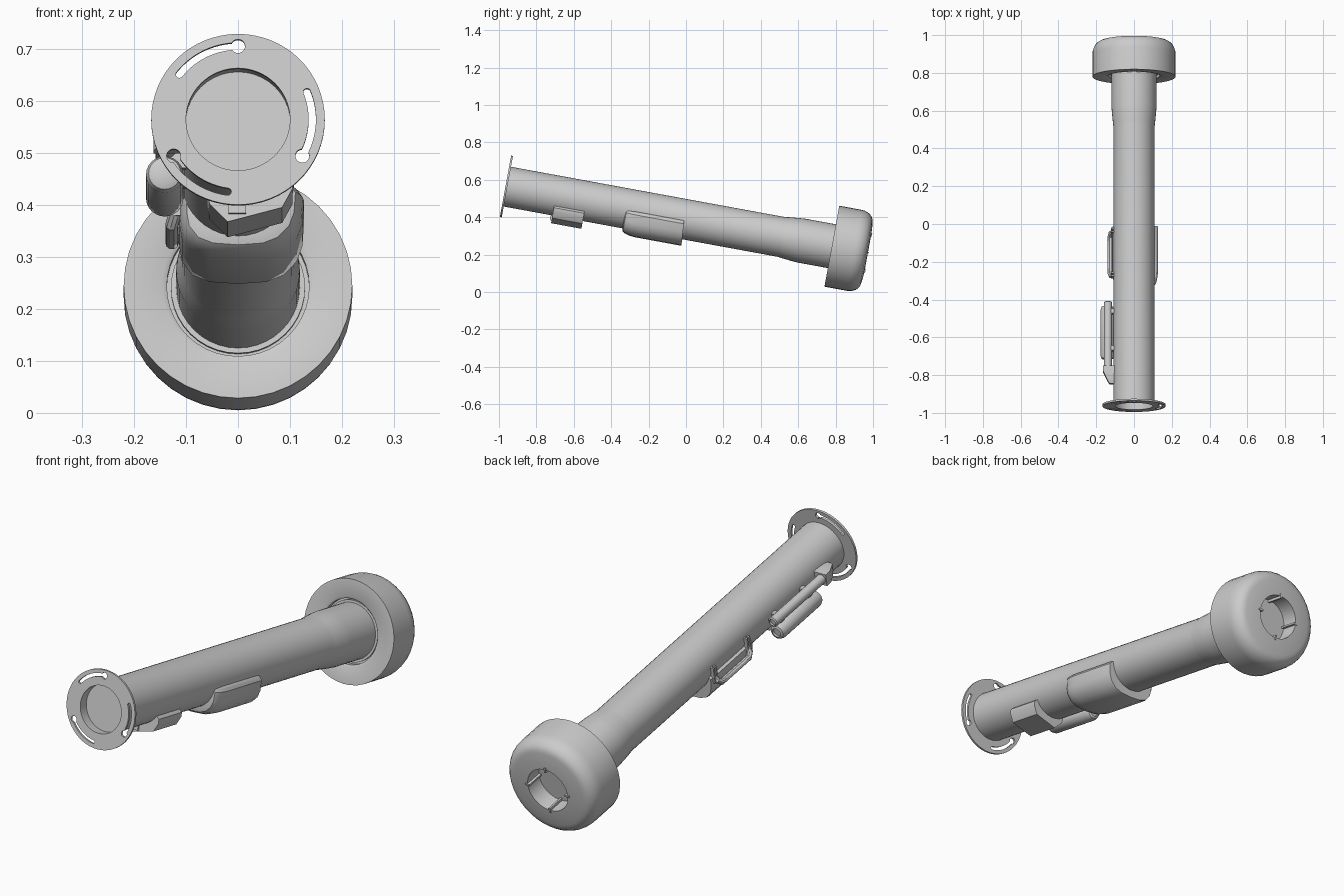
import bpy, bmesh
from math import sin, cos, pi, radians
from mathutils import Matrix, Vector

cube = bpy.data.objects.get("Cube")
if cube:
    bpy.data.objects.remove(cube, do_unlink=True)

# Parts are built along local +y (barrel axis), then tilted into place
TILT = Matrix.Translation((0, -0.965, 0.565)) @ Matrix.Rotation(radians(-10.4), 4, 'X')

grey = bpy.data.materials.new("plain_grey")
grey.use_nodes = True
COLOUR = (0.6, 0.6, 0.6, 1)
grey.diffuse_color = COLOUR
grey.node_tree.nodes["Principled BSDF"].inputs["Base Color"].default_value = COLOUR


def select(obj):
    bpy.ops.object.select_all(action='DESELECT')
    obj.select_set(True)
    bpy.context.view_layer.objects.active = obj


def smooth(obj):
    select(obj)
    bpy.ops.object.shade_smooth_by_angle(angle=radians(32))


def finish(name, bm):
    bmesh.ops.remove_doubles(bm, verts=bm.verts, dist=1e-5)
    bmesh.ops.recalc_face_normals(bm, faces=bm.faces)
    mesh = bpy.data.meshes.new(name)
    bm.to_mesh(mesh)
    bm.free()
    mesh.transform(TILT)
    mesh.materials.append(grey)
    obj = bpy.data.objects.new(name, mesh)
    bpy.context.collection.objects.link(obj)
    smooth(obj)
    return obj


def loft(name, sections, closed=False):
    """Skin a run of matching closed sections; cap the ends or join them."""
    bm = bmesh.new()
    rings = [[bm.verts.new(p) for p in s] for s in sections]
    pairs = list(zip(rings, rings[1:]))
    if closed:
        pairs.append((rings[-1], rings[0]))
    for a, b in pairs:
        for i in range(len(a)):
            j = (i + 1) % len(a)
            bm.faces.new((a[i], a[j], b[j], b[i]))
    if not closed:
        bm.faces.new(rings[0])
        bm.faces.new(rings[-1])
    return finish(name, bm)


def lathe(name, profile, x=0, z=0, n=40, closed=False):
    """Turn (radius, distance) points around an axis parallel to y."""
    return loft(name, [[(x + r * cos(2 * pi * i / n), t, z + r * sin(2 * pi * i / n))
                        for i in range(n)] for r, t in profile], closed)


def prism(name, outline, t0, t1):
    return loft(name, [[(x, t, z) for x, z in outline] for t in (t0, t1)])


def box(name, x, t, z):
    return prism(name, [(x[0], z[0]), (x[1], z[0]), (x[1], z[1]), (x[0], z[1])], *t)


def cut(target, cutter):
    cutter.hide_render = True
    mod = target.modifiers.new("cut", 'BOOLEAN')
    mod.object = cutter
    mod.solver = 'EXACT'
    select(target)
    bpy.ops.object.modifier_apply(modifier=mod.name)
    bpy.data.objects.remove(cutter, do_unlink=True)


# Barrel with recessed muzzle and wider rear section
lathe("barrel", [(0.001, 0.045), (0.101, 0.045), (0.101, 0.004), (0.108, 0.004),
                 (0.108, 1.50), (0.111, 1.52), (0.117, 1.58), (0.119, 1.61),
                 (0.119, 1.83), (0.001, 1.83)])

# Front flange with three keyhole arc slots
flange = lathe("front_flange", [(0.1, 0), (0.167, 0), (0.167, 0.01), (0.1, 0.01)],
               n=64, closed=True)
for start in (90, 210, 330):
    arc = [radians(start + 52 * k / 12) for k in range(13)]
    edge = [(0.136 * cos(a), 0.136 * sin(a)) for a in arc]
    edge += [(0.15 * cos(a), 0.15 * sin(a)) for a in reversed(arc)]
    cut(flange, prism("slot_cutter", edge, -0.05, 0.05))
    for a, r in ((arc[0], 0.0135), (arc[-1], 0.007)):
        cut(flange, lathe("hole_cutter", [(r, -0.05), (r, 0.05)],
                          0.143 * cos(a), 0.143 * sin(a), 20))
smooth(flange)

# Rear bell: recessed front collar, rounded back edge, deep back opening
bell = [(0.11, 1.80), (0.137, 1.80), (0.137, 1.779), (0.146, 1.774), (0.22, 1.774), (0.22, 1.895)]
bell += [(0.17 + 0.05 * cos(radians(a)), 1.895 + 0.068 * sin(radians(a)))
         for a in range(15, 91, 15)]
bell += [(0.14, 1.968), (0.098, 1.97), (0.098, 1.89), (0.001, 1.89)]
lathe("rear_bell", bell)
lathe("collar_ring", [(0.118, 1.79), (0.129, 1.79), (0.129, 1.81), (0.118, 1.81)], closed=True)
for k in range(4):
    dx, dz = cos(k * pi / 2), sin(k * pi / 2)
    corners = [(r * dx - w * dz, r * dz + w * dx)
               for r, w in ((0.086, -0.004), (0.108, -0.004), (0.108, 0.004), (0.086, 0.004))]
    prism("opening_rib", corners, 1.885, 1.974)

# Underside housing, tapered and rounded at the front
section = [(0.09, 0.0), (0.118, -0.012), (0.127, -0.025), (0.124, -0.07), (0.113, -0.1),
           (0.088, -0.126), (0.055, -0.139), (0, -0.143), (-0.055, -0.139),
           (-0.088, -0.126), (-0.108, -0.1), (-0.113, -0.07), (-0.114, -0.035), (-0.09, -0.02)]
loft("grip_housing", [[(x * s, t - z * tilt, z * s) for x, z in section]
                      for t, s, tilt in ((0.655, 0.76, 0), (0.66, 0.87, 0), (0.672, 0.93, 0),
                                         (0.70, 0.98, 0), (0.73, 1, 0), (0.966, 1, 0.07),
                                         (0.972, 0.985, 0.07))])

# Small angled block under the front
prism("front_block", [(-0.06, -0.08), (-0.055, -0.115), (-0.02, -0.15), (0.085, -0.122),
                      (0.105, -0.085), (0.105, -0.066), (0.085, -0.05)], 0.275, 0.44)
box("block_window", (-0.018, 0.015), (0.266, 0.28), (-0.135, -0.11))

# Side scope: slim upper tube, fat lower cylinder, mount and clips
lathe("upper_scope_tube", [(0.001, 0.19), (0.021, 0.19), (0.021, 0.56),
                           (0.015, 0.564), (0.015, 0.555), (0.001, 0.555)], -0.138, 0, 20)
lathe("lower_scope_tube", [(0.001, 0.262), (0.02, 0.262), (0.031, 0.267), (0.036, 0.28),
                           (0.036, 0.53), (0.03, 0.546), (0.02, 0.55),
                           (0.02, 0.54), (0.001, 0.54)], -0.141, -0.057, 24)
loft("scope_mount", [[(-0.1, t, -h), (x, t, -h), (x, t, h), (-0.1, t, h)]
                     for t, x, h in ((0.12, -0.13, 0.016), (0.14, -0.142, 0.022),
                                     (0.185, -0.163, 0.027), (0.215, -0.163, 0.027))])
for t in (0.3, 0.5):
    box("scope_clip", (-0.15, -0.095), (t, t + 0.025), (-0.04, 0.012))

# Side carrying handle with its two straps
curve = bpy.data.curves.new("side_handle", 'CURVE')
curve.dimensions = '3D'
curve.bevel_depth = 0.013
curve.bevel_resolution = 3
curve.use_fill_caps = True
path = [(-0.105, 0.71, -0.035), (-0.122, 0.712, -0.055), (-0.127, 0.73, -0.072),
        (-0.127, 0.925, -0.072), (-0.122, 0.943, -0.055), (-0.105, 0.945, -0.035)]
spline = curve.splines.new('POLY')
spline.points.add(len(path) - 1)
for point, p in zip(spline.points, path):
    point.co = (TILT @ Vector(p)).to_4d()
curve.materials.append(grey)
handle = bpy.data.objects.new("side_handle", curve)
bpy.context.collection.objects.link(handle)
select(handle)
bpy.ops.object.convert(target='MESH')
smooth(bpy.context.view_layer.objects.active)
for t in (0.698, 0.937):
    for off in (0, 0.016):
        box("handle_strap", (-0.122, -0.09), (t + off, t + off + 0.008), (-0.06, 0.012))
